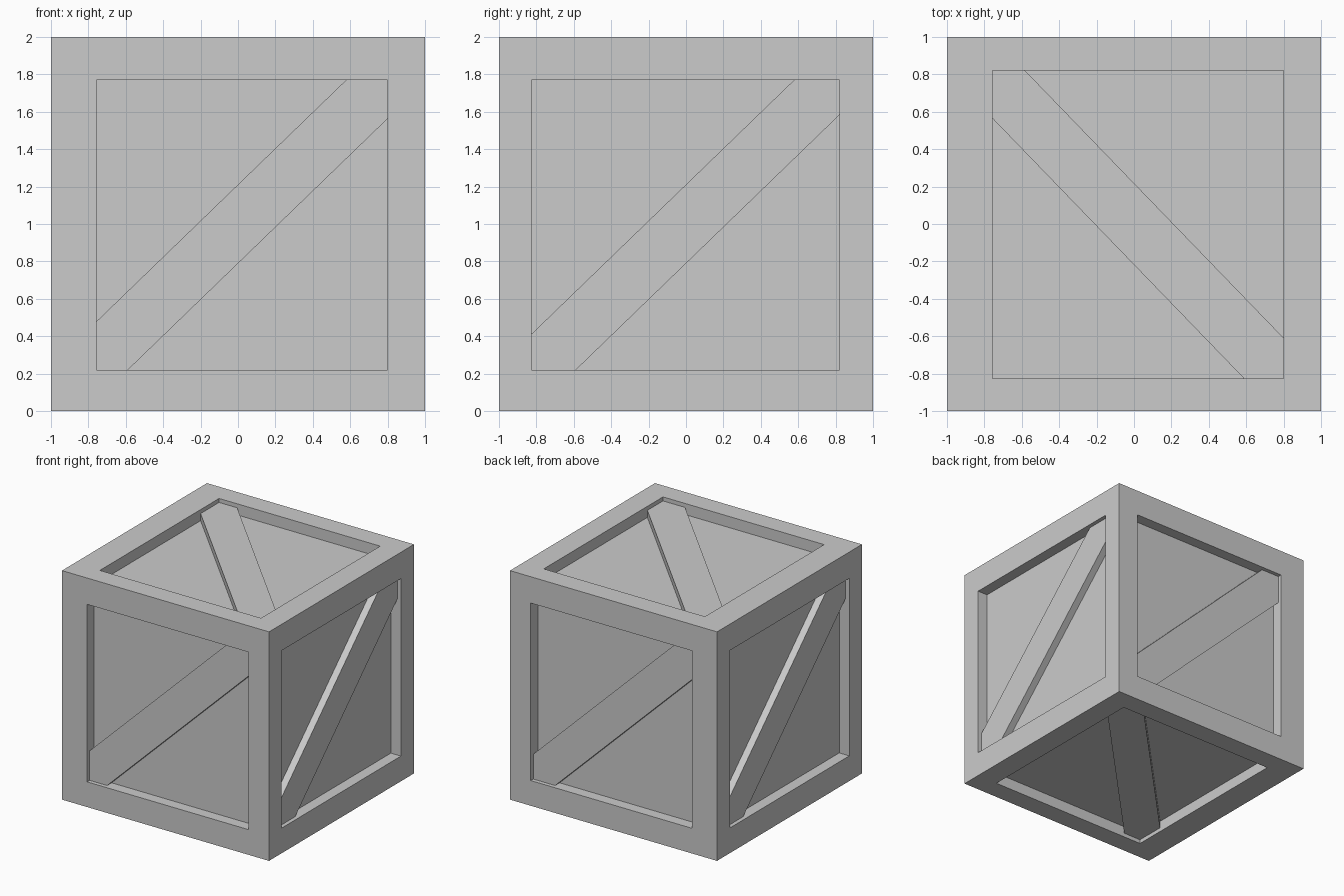
import bpy, bmesh
from mathutils import Vector, Matrix

if "Cube" in bpy.data.objects:
    bpy.data.objects.remove(bpy.data.objects["Cube"])

RECESS = 0.097        # depth of the panels behind the frame
BRACE_DROP = 0.035    # depth of the brace face behind the frame
CENTRE = Vector((0, 0, 1))


def add_object(name, bm):
    bmesh.ops.recalc_face_normals(bm, faces=bm.faces)
    mesh = bpy.data.meshes.new(name)
    bm.to_mesh(mesh)
    bm.free()
    obj = bpy.data.objects.new(name, mesh)
    bpy.context.collection.objects.link(obj)
    return obj


# Crate body: cube cut along the opening edges, middle faces pushed inwards
bm = bmesh.new()
bmesh.ops.create_cube(bm, size=2, matrix=Matrix.Translation(CENTRE))
openings = [(-0.757, 0.80), (-0.825, 0.82), (0.22, 1.77)]
for axis, limits in enumerate(openings):
    for value in limits:
        normal, point = Vector((0, 0, 0)), Vector((0, 0, 0))
        normal[axis], point[axis] = 1, value
        bmesh.ops.bisect_plane(bm, geom=bm.verts[:] + bm.edges[:] + bm.faces[:],
                               plane_co=point, plane_no=normal)
bm.normal_update()
panels = [f for f in bm.faces if (f.calc_center_median() - CENTRE).length < 1.1]
directions = [f.normal.copy() for f in panels]
for face, normal in zip(panels, directions):
    new = bmesh.ops.extrude_face_region(bm, geom=[face])["geom"]
    verts = [v for v in new if isinstance(v, bmesh.types.BMVert)]
    bmesh.ops.translate(bm, verts=verts, vec=-normal * RECESS)
    if face.is_valid:
        bmesh.ops.delete(bm, geom=[face], context='FACES')
add_object("crate_body", bm)


# Diagonal braces: one board per side, its ends tucked into the frame
def brace(name, normal, along):
    n, u = Vector(normal), Vector(along).normalized()
    v = n.cross(u)
    outer, inner = 1 - BRACE_DROP, 0.89
    size = Matrix.Diagonal((2.31, 0.303, outer - inner, 1))
    turn = Matrix((u, v, n)).transposed().to_4x4()
    place = Matrix.Translation(CENTRE + n * (outer + inner) / 2)
    bm = bmesh.new()
    bmesh.ops.create_cube(bm, size=1, matrix=place @ turn @ size)
    add_object(name, bm)


S = 0.967
brace("front_brace", (0, -1, 0), (1, 0, S))
brace("back_brace", (0, 1, 0), (-1, 0, S))
brace("right_brace", (1, 0, 0), (0, 1, S))
brace("left_brace", (-1, 0, 0), (0, -1, S))
brace("top_brace", (0, 0, 1), (S, -1, 0))
brace("bottom_brace", (0, 0, -1), (S, 1, 0))
